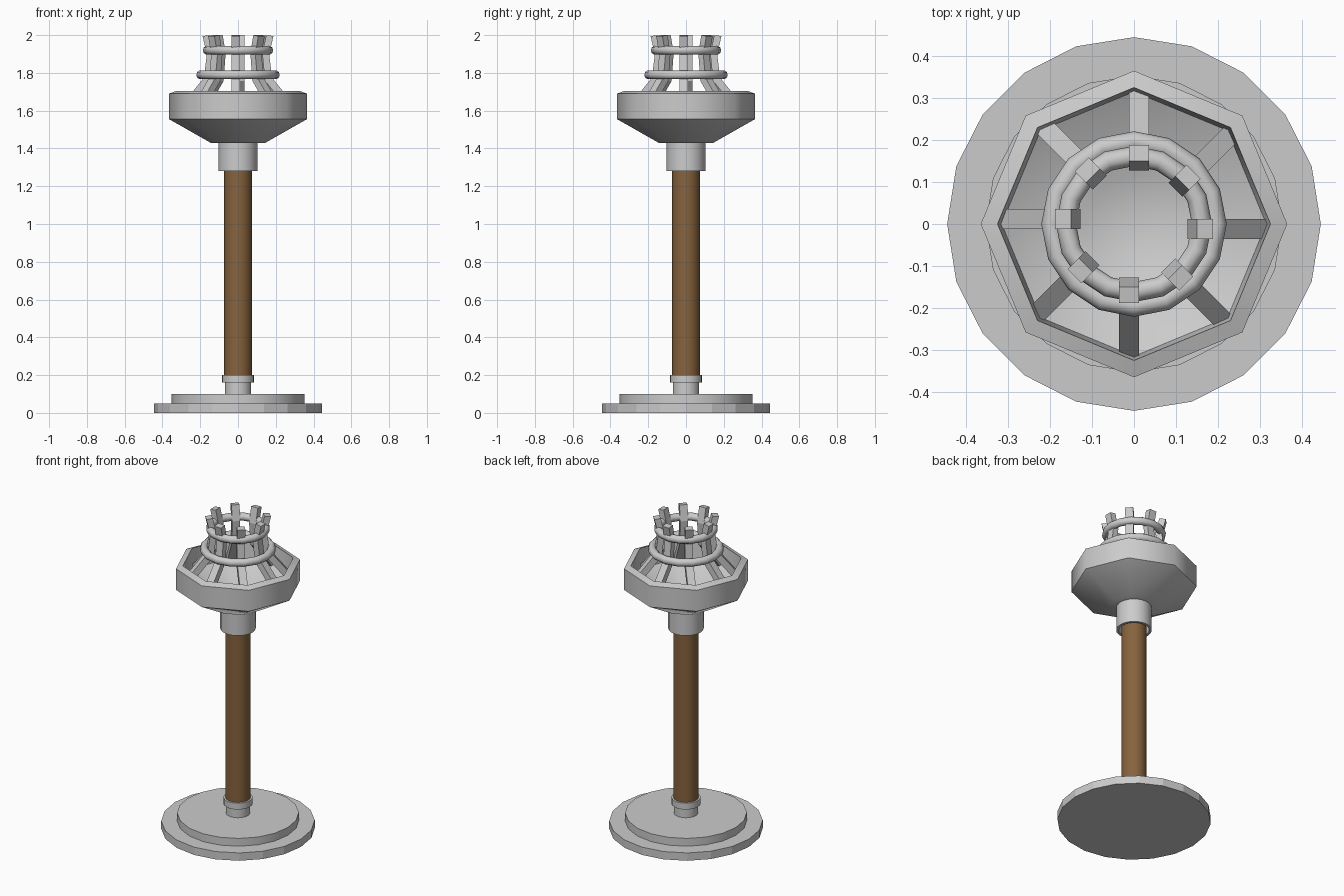
import bpy, bmesh, math
from mathutils import Vector

if "Cube" in bpy.data.objects:
    bpy.data.objects.remove(bpy.data.objects["Cube"])

brown = bpy.data.materials.new("wood_brown")
brown.diffuse_color = (0.24, 0.125, 0.047, 1)
brown.use_nodes = True
brown.node_tree.nodes["Principled BSDF"].inputs["Base Color"].default_value = brown.diffuse_color


def finish(name, bm, angle=None, mat=None):
    bmesh.ops.recalc_face_normals(bm, faces=bm.faces)
    me = bpy.data.meshes.new(name)
    bm.to_mesh(me)
    bm.free()
    ob = bpy.data.objects.new(name, me)
    bpy.context.collection.objects.link(ob)
    if mat:
        me.materials.append(mat)
    if angle:
        bpy.ops.object.select_all(action='DESELECT')
        ob.select_set(True)
        bpy.context.view_layer.objects.active = ob
        bpy.ops.object.shade_smooth_by_angle(angle=math.radians(angle))
    return ob


def lathe(name, profile, sides, angle=None, mat=None, loop=False):
    """Revolve (radius, z) points; cap the ends, or join them if loop."""
    bm = bmesh.new()
    rings = []
    for r, z in profile:
        rings.append([bm.verts.new((r * math.cos(2 * math.pi * i / sides),
                                    r * math.sin(2 * math.pi * i / sides), z))
                      for i in range(sides)])
    pairs = list(zip(rings, rings[1:]))
    if loop:
        pairs.append((rings[-1], rings[0]))
    for a, b in pairs:
        for i in range(sides):
            j = (i + 1) % sides
            bm.faces.new((a[i], a[j], b[j], b[i]))
    if not loop:
        bm.faces.new(rings[0])
        bm.faces.new(rings[-1])
    return finish(name, bm, angle, mat)


# stepped base
lathe("base_lower", [(0.445, 0), (0.445, 0.05)], 20)
lathe("base_upper", [(0.353, 0.05), (0.353, 0.10)], 20, 30)

# foot socket and its ring
lathe("foot_socket", [(0.07, 0.10), (0.07, 0.16), (0.085, 0.16),
                      (0.085, 0.20)], 20, 30)

# wooden pole
lathe("pole", [(0.073, 0.19), (0.073, 1.42)], 20, 30, brown)

# collar tube under the bowl
lathe("collar", [(0.103, 1.28), (0.103, 1.435), (0.088, 1.435),
                 (0.088, 1.28)], 20, 30, loop=True)

# octagonal hollow bowl
lathe("bowl", [(0.145, 1.43), (0.365, 1.555), (0.365, 1.69), (0.325, 1.705),
               (0.315, 1.58), (0.12, 1.47)], 8, 46)


# bent cage bars, outer and inner (radius, z) edges
OUTER = [(0.325, 1.595), (0.180, 1.775), (0.165, 1.90), (0.188, 1.995)]
INNER = [(0.290, 1.575), (0.143, 1.758), (0.128, 1.905), (0.150, 2.0)]
WIDTH, SHIFT = 0.047, -0.012
bm = bmesh.new()
for k in range(8):
    a = math.radians(45 * k)
    out = Vector((math.cos(a), math.sin(a), 0))
    side = Vector((-math.sin(a), math.cos(a), 0))
    lo, hi = side * (SHIFT - WIDTH / 2), side * (SHIFT + WIDTH / 2)
    sections = []
    for (ro, zo), (ri, zi) in zip(OUTER, INNER):
        o = out * ro + Vector((0, 0, zo))
        n = out * ri + Vector((0, 0, zi))
        sections.append([bm.verts.new(p) for p in (o + lo, o + hi, n + hi, n + lo)])
    for s, t in zip(sections, sections[1:]):
        for i in range(4):
            j = (i + 1) % 4
            bm.faces.new((s[i], s[j], t[j], t[i]))
    bm.faces.new(sections[0])
    bm.faces.new(sections[-1])
finish("cage_bars", bm)

# cage hoops
for name, R, z in (("lower_hoop", 0.197, 1.79), ("upper_hoop", 0.162, 1.92)):
    circle = [(R + 0.024 * math.cos(math.pi * i / 5),
               z + 0.024 * math.sin(math.pi * i / 5)) for i in range(10)]
    lathe(name, circle, 16, 40, loop=True)
